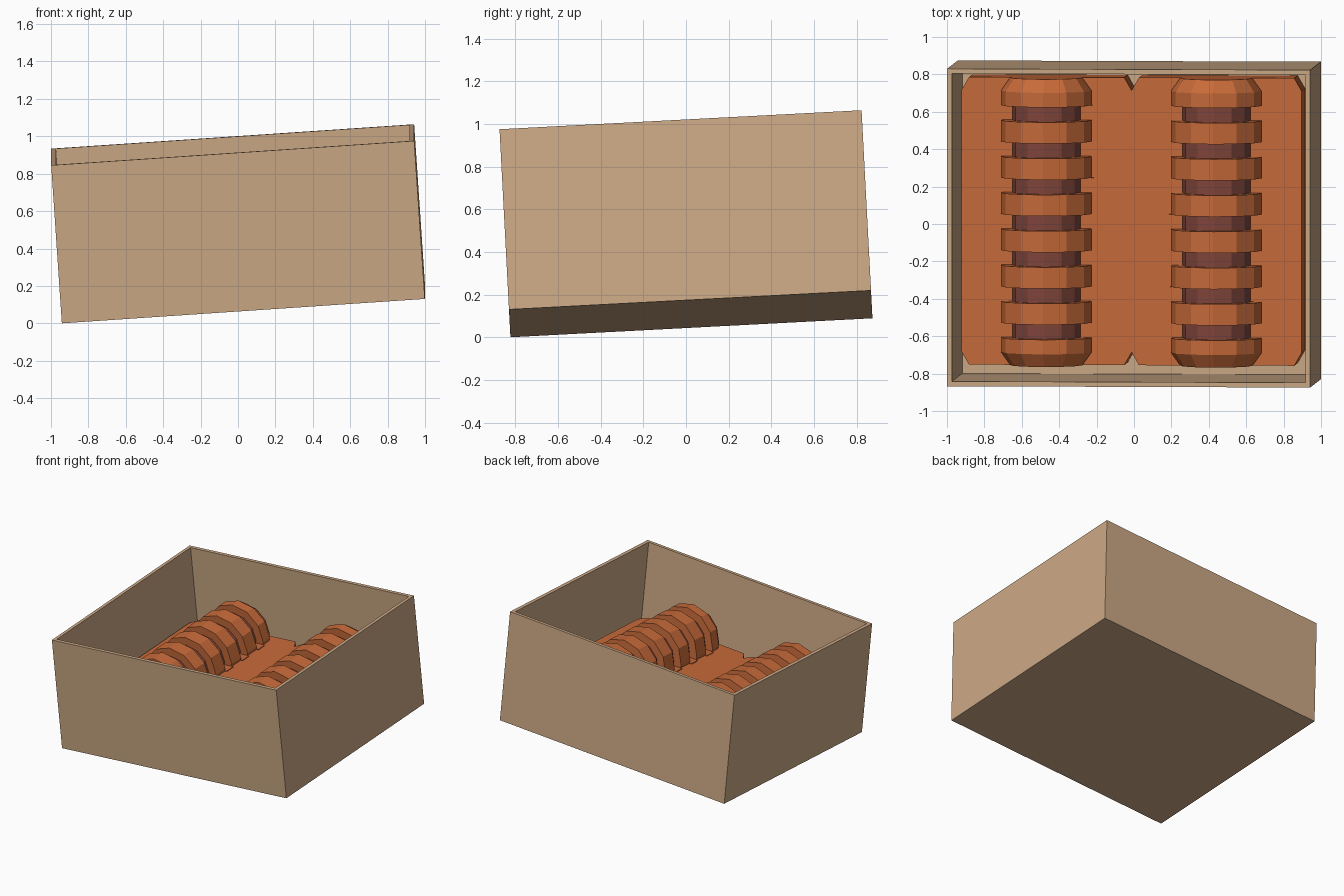
import bpy, bmesh, math
from mathutils import Matrix, Vector

if "Cube" in bpy.data.objects:
    bpy.data.objects.remove(bpy.data.objects["Cube"])

W, D, H, T = 1.945, 1.70, 0.848, 0.037        # tray outer size and wall
tilt = Matrix.Rotation(math.radians(3), 4, 'X') @ Matrix.Rotation(math.radians(-3.85), 4, 'Y')

# shift that centres the tilted tray and stands it on z = 0
corners = [tilt @ Vector((x, y, z)) for x in (-W/2, W/2) for y in (-D/2, D/2) for z in (0, H)]
lo = [min(c[i] for c in corners) for i in range(3)]
hi = [max(c[i] for c in corners) for i in range(3)]
place = Matrix.Translation((-(lo[0]+hi[0])/2, -(lo[1]+hi[1])/2, -lo[2])) @ tilt


def material(name, colour):
    m = bpy.data.materials.new(name)
    m.diffuse_color = (*colour, 1)
    m.use_nodes = True
    m.node_tree.nodes["Principled BSDF"].inputs["Base Color"].default_value = m.diffuse_color
    return m


tan = material("tan_card", (0.61, 0.40, 0.24))
orange = material("orange", (0.578, 0.147, 0.042))
maroon = material("maroon", (0.22, 0.060, 0.045))


def finish(name, bm, mats):
    bmesh.ops.recalc_face_normals(bm, faces=bm.faces)
    bm.transform(place)
    me = bpy.data.meshes.new(name)
    bm.to_mesh(me)
    bm.free()
    for m in mats:
        me.materials.append(m)
    ob = bpy.data.objects.new(name, me)
    bpy.context.collection.objects.link(ob)
    return ob


def box(bm, centre, size):
    m = Matrix.Translation(centre) @ Matrix.Diagonal((*size, 1))
    bmesh.ops.create_cube(bm, size=1, matrix=m)


# open tray: box with inset top pushed down to the floor
bm = bmesh.new()
box(bm, (0, 0, H/2), (W, D, H))
top = max(bm.faces, key=lambda f: f.calc_center_median().z)
bmesh.ops.inset_region(bm, faces=[top], thickness=T)
ext = bmesh.ops.extrude_discrete_faces(bm, faces=[top])
bmesh.ops.translate(bm, verts=ext["faces"][0].verts, vec=(0, 0, T - H))
finish("open_tray", bm, [tan])

CY, HALF, SLAB_TOP, AXIS = 0.008, 0.77, 0.31, 0.335
R, CORE, PITCH, GROOVE = 0.243, 0.182, 0.194, 0.08

# lengthwise profile of a ribbed roll: (y, radius)
profile = [(-HALF, 0.193), (-HALF + 0.07, R)]
for i in range(-3, 4):
    a, b = i*PITCH - GROOVE/2, i*PITCH + GROOVE/2
    profile += [(a, R), (a, CORE), (b, CORE), (b, R)]
profile += [(HALF - 0.07, R), (HALF, 0.193)]


def base_slab(name, cx):
    hw, a, b = 0.456, 0.04, 0.07
    pts = [(-hw, -HALF+b), (-hw+a, -HALF), (hw-a, -HALF), (hw, -HALF+b),
           (hw, HALF-b), (hw-a, HALF), (-hw+a, HALF), (-hw, HALF-b)]
    bm = bmesh.new()
    f = bm.faces.new([bm.verts.new((cx+x, CY+y, T + 0.003)) for x, y in pts])
    ext = bmesh.ops.extrude_face_region(bm, geom=[f])
    vs = [g for g in ext["geom"] if isinstance(g, bmesh.types.BMVert)]
    bmesh.ops.translate(bm, verts=vs, vec=(0, 0, SLAB_TOP - T - 0.003))
    finish(name, bm, [orange])


def ribbed_roll(name, cx, n=12):
    bm = bmesh.new()
    rings = []
    for y, r in profile:
        rings.append([bm.verts.new((cx + r*math.cos(2*math.pi*k/n), CY + y,
                                    AXIS + r*math.sin(2*math.pi*k/n))) for k in range(n)])
    for i in range(len(rings) - 1):
        core = profile[i][1] == CORE and profile[i+1][1] == CORE
        for k in range(n):
            j = (k + 1) % n
            f = bm.faces.new((rings[i][k], rings[i][j], rings[i+1][j], rings[i+1][k]))
            f.material_index = 1 if core else 0      # groove floors show the core
    bm.faces.new(rings[0])
    bm.faces.new(rings[-1])
    finish(name, bm, [orange, maroon])


def groove_blocks(name, cx):
    bm = bmesh.new()
    for i in range(-3, 4):
        box(bm, (cx, CY + i*PITCH, SLAB_TOP - 0.02), (0.508, GROOVE - 0.002, 0.05))
    finish(name, bm, [orange])


# two identical units side by side
for side, cx in (("left", -0.476), ("right", 0.435)):
    base_slab(side + "_base_slab", cx)
    ribbed_roll(side + "_ribbed_roll", cx)
    groove_blocks(side + "_groove_blocks", cx)
